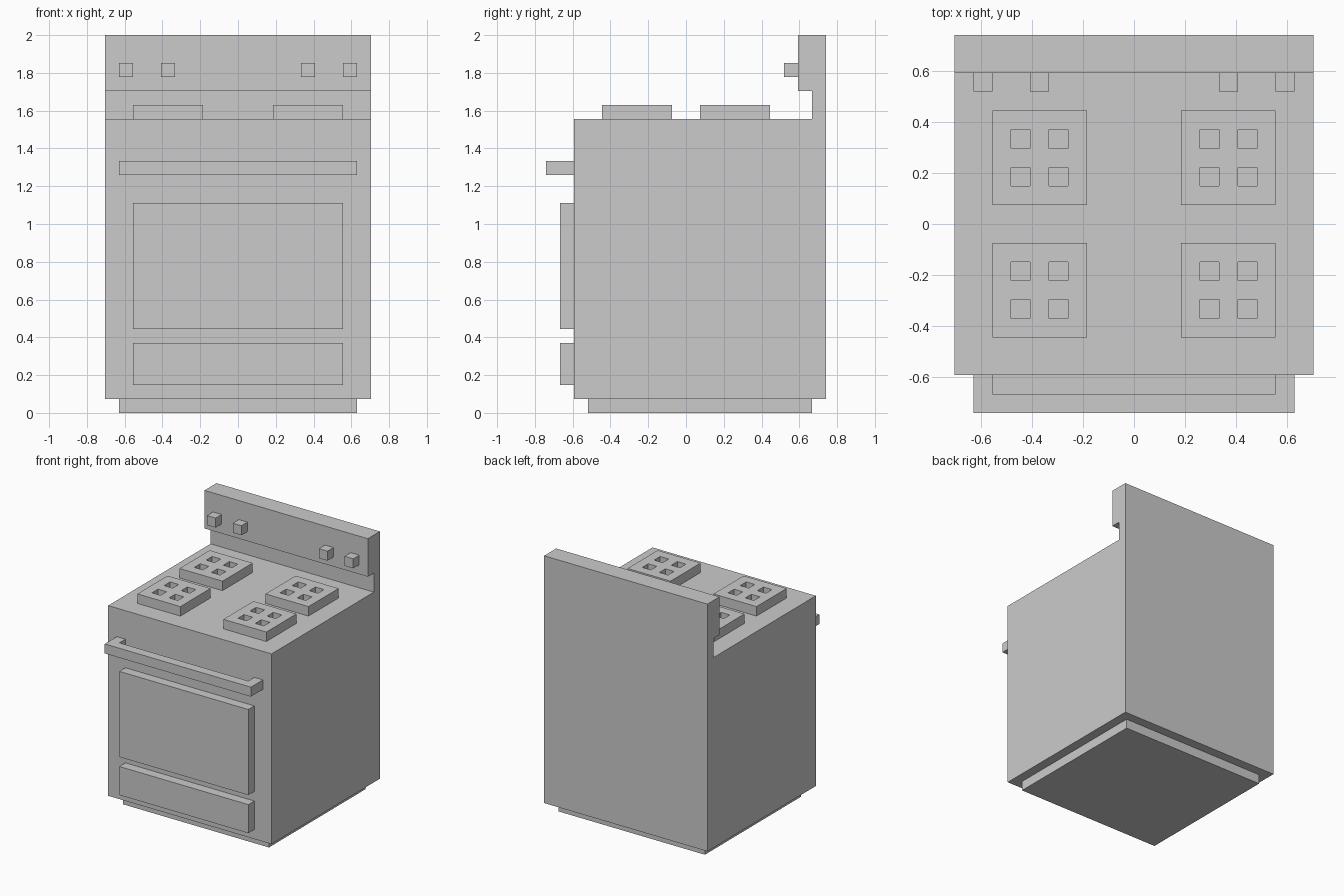
import bpy, bmesh
from mathutils import Vector

if "Cube" in bpy.data.objects:
    bpy.data.objects.remove(bpy.data.objects["Cube"])

U = 2 / 27  # the whole model sits on a grid of this unit


def finish(name, bm):
    bmesh.ops.recalc_face_normals(bm, faces=bm.faces)
    mesh = bpy.data.meshes.new(name)
    bm.to_mesh(mesh)
    bm.free()
    obj = bpy.data.objects.new(name, mesh)
    bpy.context.collection.objects.link(obj)
    return obj


def extrude(bm, faces, offset):
    """Extrude flat faces into a closed solid, keeping the start cap."""
    res = bmesh.ops.extrude_face_region(bm, geom=faces, use_keep_orig=True)
    verts = [g for g in res["geom"] if isinstance(g, bmesh.types.BMVert)]
    bmesh.ops.translate(bm, verts=verts, vec=Vector(offset) * U)


def prism(name, points, offset):
    bm = bmesh.new()
    face = bm.faces.new([bm.verts.new(Vector(p) * U) for p in points])
    extrude(bm, [face], offset)
    return finish(name, bm)


def box(name, x0, x1, y0, y1, z0, z1):
    return prism(name, [(x0, y0, z0), (x1, y0, z0), (x1, y1, z0), (x0, y1, z0)],
                 (0, 0, z1 - z0))


def burner(name, x, y):
    """5 x 5 grate with four square openings."""
    bm = bmesh.new()
    v = [[bm.verts.new(Vector((x + i, y + j, 21)) * U) for j in range(6)]
         for i in range(6)]
    faces = [bm.faces.new((v[i][j], v[i + 1][j], v[i + 1][j + 1], v[i][j + 1]))
             for i in range(5) for j in range(5)
             if not (i in (1, 3) and j in (1, 3))]
    extrude(bm, faces, (0, 0, 1))
    return finish(name, bm)


# Body with overhanging back panel, from the side profile
profile = [(-8, 1), (10, 1), (10, 27), (8, 27), (8, 23), (9, 23), (9, 21), (-8, 21)]
prism("stove_body", [(-9.5, y, z) for y, z in profile], (19, 0, 0))

# Recessed plinth, drawer and oven door
box("plinth", -8.5, 8.5, -7, 9, 0, 1)
box("drawer_front", -7.5, 7.5, -9, -8, 2, 5)
box("oven_door", -7.5, 7.5, -9, -8, 6, 15)

# Handle bar with a post at each end
outline = [(-8.5, -10), (8.5, -10), (8.5, -8), (7.5, -8),
           (7.5, -9), (-7.5, -9), (-7.5, -8), (-8.5, -8)]
prism("oven_handle", [(x, y, 17) for x, y in outline], (0, 0, 1))

# Control knobs
for i, x in enumerate((-8, -5, 5, 8)):
    box(f"knob_{i + 1}", x - 0.5, x + 0.5, 7, 8, 24, 25)

# Burners
for side, x in (("left", -7.5), ("right", 2.5)):
    for row, y in (("front", -6), ("back", 1)):
        burner(f"burner_{row}_{side}", x, y)
